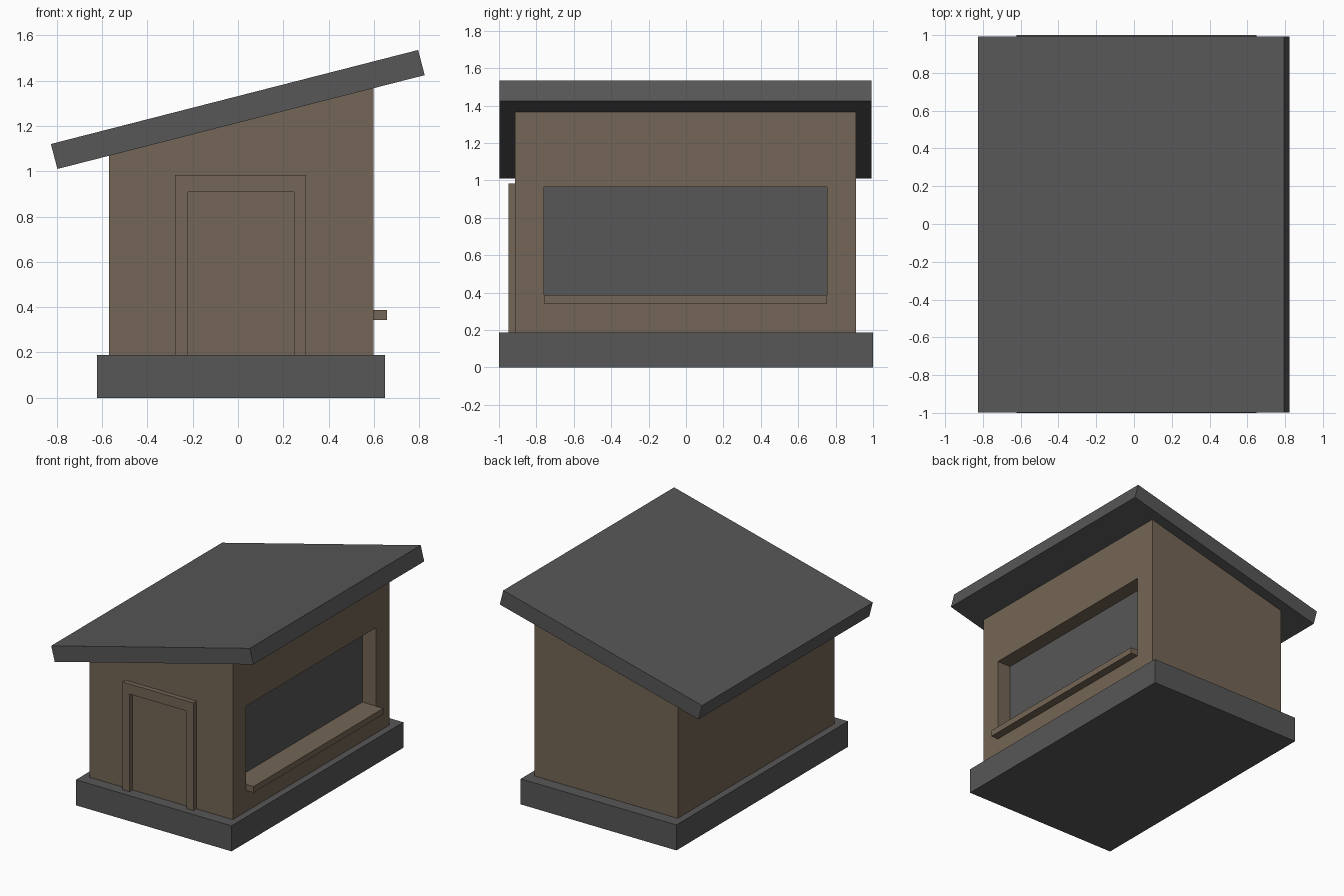
import bpy

if "Cube" in bpy.data.objects:
    bpy.data.objects.remove(bpy.data.objects["Cube"])


def material(name, color):
    m = bpy.data.materials.new(name)
    m.diffuse_color = (*color, 1)
    m.use_nodes = True
    m.node_tree.nodes["Principled BSDF"].inputs["Base Color"].default_value = m.diffuse_color
    return m


GREY = material("dark grey", (0.095, 0.095, 0.095))
BROWN = material("wood brown", (0.175, 0.133, 0.092))


def prism(name, profile, y0, y1, mat):
    """Extrude an x-z outline (counter-clockwise from the front) from y0 to y1."""
    n = len(profile)
    verts = [(x, y, z) for y in (y0, y1) for x, z in profile]
    faces = [tuple(range(n)), tuple(range(2 * n - 1, n - 1, -1))]
    faces += [(i, i + n, (i + 1) % n + n, (i + 1) % n) for i in range(n)]
    mesh = bpy.data.meshes.new(name)
    mesh.from_pydata(verts, [], faces)
    mesh.materials.append(mat)
    ob = bpy.data.objects.new(name, mesh)
    bpy.context.collection.objects.link(ob)
    return ob


def box(name, x0, x1, y0, y1, z0, z1, mat):
    return prism(name, [(x0, z0), (x1, z0), (x1, z1), (x0, z1)], y0, y1, mat)


# Foundation slab
box("foundation", -0.622, 0.648, -1, 1, 0, 0.188, GREY)

# Walls with a sloped top that follows the roof underside
walls = prism("walls", [(-0.57, 0.188), (0.598, 0.188), (0.598, 1.367), (-0.57, 1.069)],
              -0.915, 0.91, BROWN)

# Recessed window opening in the right wall
cutter = box("window_cutter", 0.483, 0.75, -0.759, 0.753, 0.343, 0.965, BROWN)
cutter.hide_render = True
cutter.hide_viewport = True
cut = walls.modifiers.new("window_opening", 'BOOLEAN')
cut.operation = 'DIFFERENCE'
cut.solver = 'EXACT'
cut.object = cutter

# Window pane and sill
box("window_pane", 0.483, 0.488, -0.759, 0.753, 0.388, 0.965, GREY)
box("window_sill", 0.483, 0.658, -0.759, 0.753, 0.343, 0.388, BROWN)

# Door frame: one arch-shaped outline on the front wall
prism("door_frame", [(-0.277, 0.188), (-0.22, 0.188), (-0.22, 0.908), (0.247, 0.908),
                     (0.247, 0.188), (0.301, 0.188), (0.301, 0.983), (-0.277, 0.983)],
      -0.95, -0.915, BROWN)

# Sloped slab roof
prism("roof", [(-0.797, 1.01), (0.824, 1.424), (0.795, 1.535), (-0.826, 1.12)],
      -0.997, 0.993, GREY)
